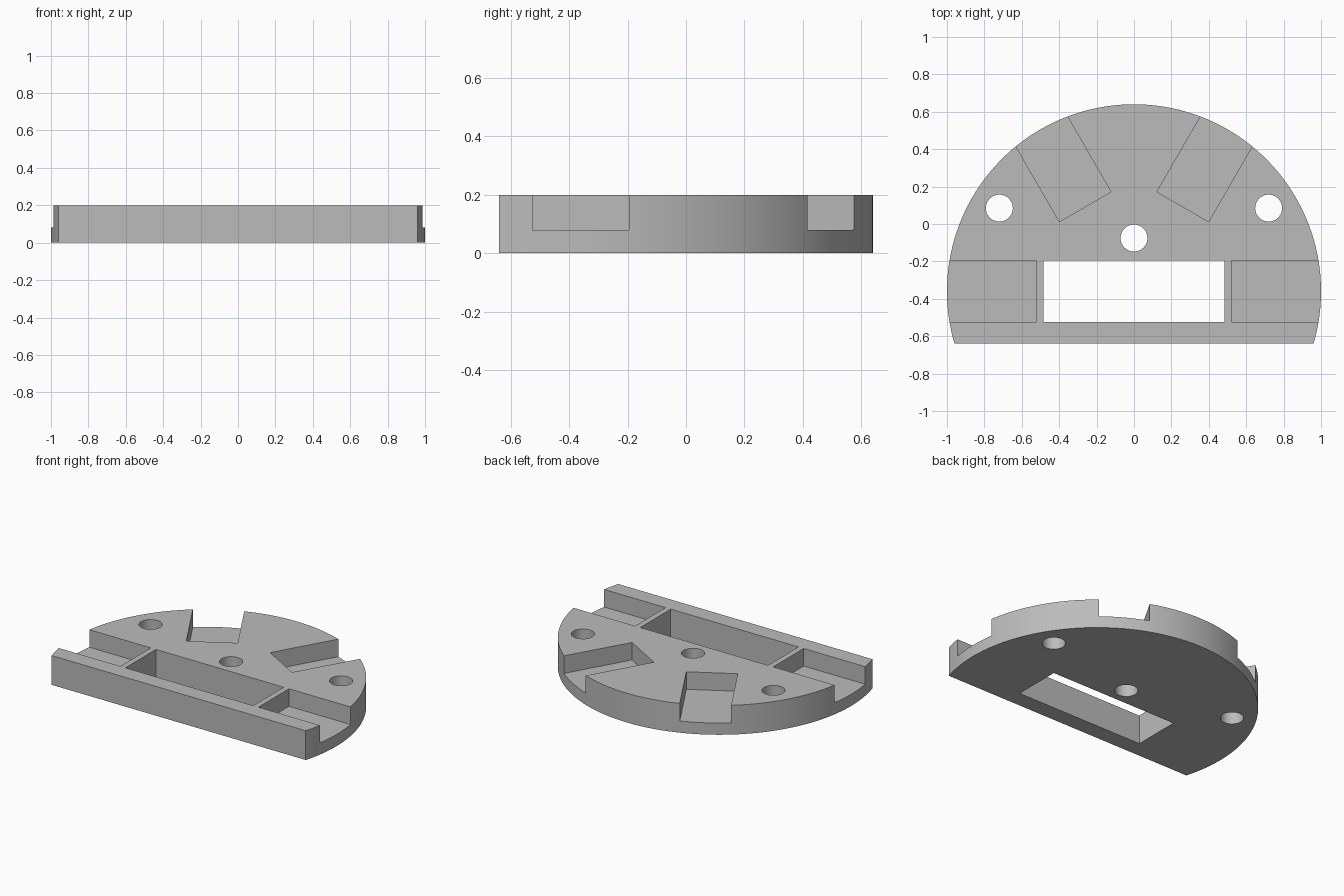
import bpy
import bmesh
import math
from mathutils import Matrix

HEIGHT, FLOOR = 0.2, 0.08
CENTRE_Y, FRONT_Y = -0.36, -0.64

if "Cube" in bpy.data.objects:
    bpy.data.objects.remove(bpy.data.objects["Cube"], do_unlink=True)

grey = bpy.data.materials.new("plain_grey")
grey.use_nodes = True
grey.diffuse_color = (0.5, 0.5, 0.5, 1)
grey.node_tree.nodes["Principled BSDF"].inputs["Base Color"].default_value = (0.5, 0.5, 0.5, 1)


def make_object(name, bm):
    bmesh.ops.recalc_face_normals(bm, faces=bm.faces[:])
    mesh = bpy.data.meshes.new(name)
    bm.to_mesh(mesh)
    bm.free()
    mesh.materials.append(grey)
    obj = bpy.data.objects.new(name, mesh)
    bpy.context.collection.objects.link(obj)
    return obj


def prism(name, outline, z0, z1):
    bm = bmesh.new()
    face = bm.faces.new([bm.verts.new((x, y, z0)) for x, y in outline])
    side = bmesh.ops.extrude_face_region(bm, geom=[face])["geom"]
    verts = [v for v in side if isinstance(v, bmesh.types.BMVert)]
    bmesh.ops.translate(bm, verts=verts, vec=(0, 0, z1 - z0))
    return make_object(name, bm)


def arc(cx, cy, radius, start, end, steps):
    angles = [start + (end - start) * i / steps for i in range(steps + 1)]
    return [(cx + radius * math.cos(a), cy + radius * math.sin(a)) for a in angles]


def box(x0, x1, y0, y1):
    return [(x0, y0), (x1, y0), (x1, y1), (x0, y1)]


# Disc with its front cut off straight
drop = math.asin(FRONT_Y - CENTRE_Y)
plate = prism("base_plate", arc(0, CENTRE_Y, 1, drop, math.pi - drop, 128), 0, HEIGHT)

# Central window through the plate
cutters = [prism("window_cutter", box(-0.483, 0.483, -0.525, -0.196), -0.1, 0.3)]

# Round screw holes
for x, y in ((-0.72, 0.085), (0.72, 0.085), (0, -0.075)):
    circle = arc(x, y, 0.072, 0, math.tau, 48)[:-1]
    cutters.append(prism("hole_cutter", circle, -0.1, 0.3))

# Radial pockets open at the rim
for degrees, width in ((0, 0.329), (60, 0.319), (120, 0.319), (180, 0.329)):
    pocket = prism("pocket_cutter", box(0.522, 1.2, -width / 2, width / 2), FLOOR, 0.3)
    pocket.data.transform(Matrix.Translation((0, CENTRE_Y, 0))
                          @ Matrix.Rotation(math.radians(degrees), 4, "Z"))
    cutters.append(pocket)

# Apply the cuts, then discard the cutters
for cutter in cutters:
    cutter.hide_render = True
    cut = plate.modifiers.new("cut", "BOOLEAN")
    cut.operation, cut.solver, cut.object = "DIFFERENCE", "EXACT", cutter
bpy.ops.object.select_all(action="DESELECT")
bpy.context.view_layer.objects.active = plate
plate.select_set(True)
for name in [m.name for m in plate.modifiers]:
    bpy.ops.object.modifier_apply(modifier=name)
for cutter in cutters:
    bpy.data.objects.remove(cutter, do_unlink=True)

# Smooth rim and holes, crisp edges elsewhere
bpy.ops.object.shade_smooth_by_angle(angle=math.radians(30))
